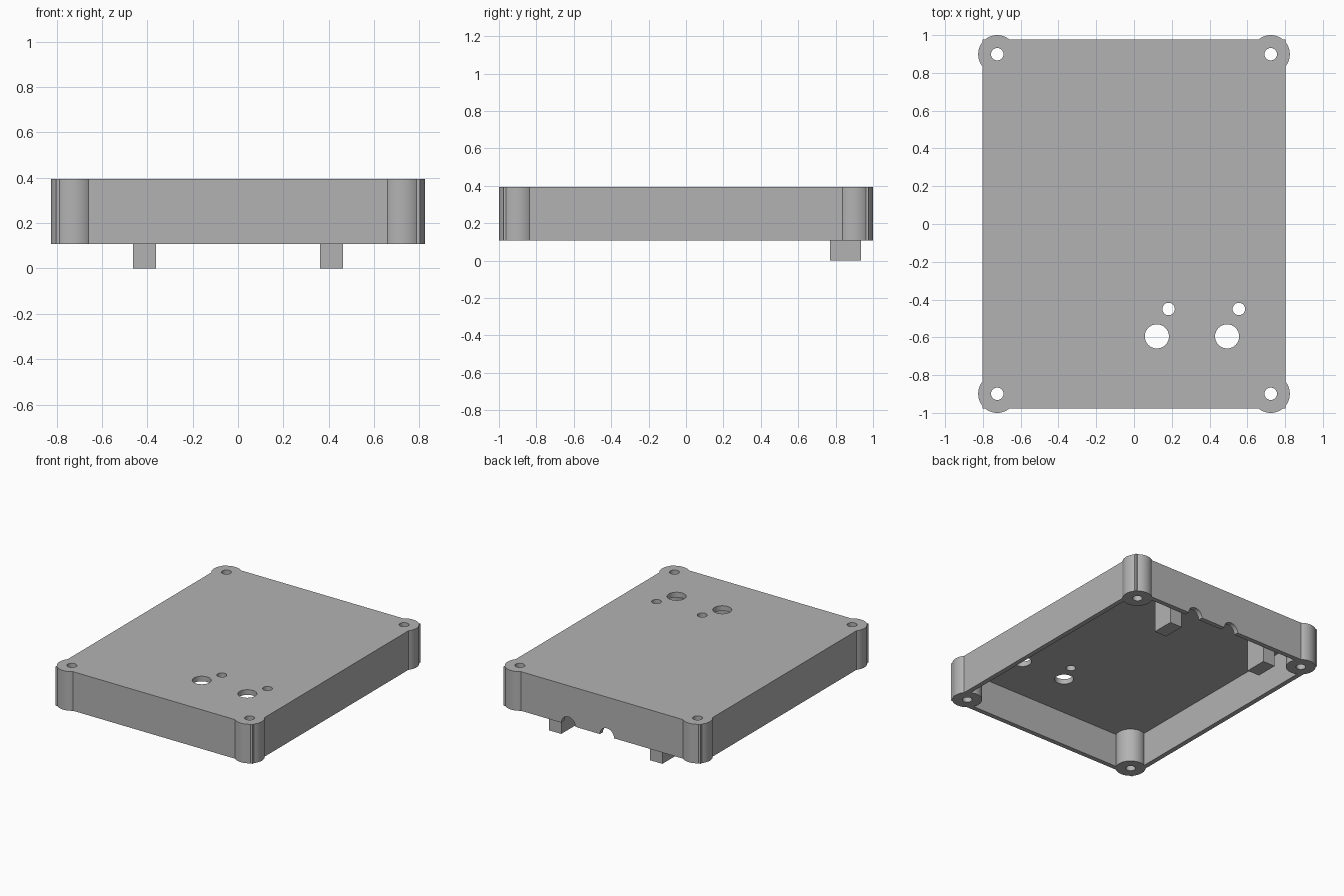
import bpy
import math

if "Cube" in bpy.data.objects:
    bpy.data.objects.remove(bpy.data.objects["Cube"], do_unlink=True)

# Single plastic colour
grey = bpy.data.materials.new("grey plastic")
grey.use_nodes = True
colour = (0.45, 0.45, 0.45, 1)
grey.diffuse_color = colour
grey.node_tree.nodes["Principled BSDF"].inputs["Base Color"].default_value = colour

BOTTOM, TOP, CEILING = 0.107, 0.395, 0.357
HALF_X, HALF_Y, WALL = 0.803, 0.977, 0.035
POST_X, POST_Y, POST_R = 0.724, 0.899, 0.101
SCREW_R = 0.033


def box(name, x, y, z):
    """Box from (min, max) pairs."""
    bpy.ops.mesh.primitive_cube_add(size=1, location=[sum(p) / 2 for p in (x, y, z)])
    ob = bpy.context.object
    ob.name = name
    ob.scale = [p[1] - p[0] for p in (x, y, z)]
    bpy.ops.object.transform_apply(location=True, rotation=True, scale=True)
    ob.data.materials.append(grey)
    return ob


def cylinder(name, radius, centre, depth, rotation=(0, 0, 0), sides=48):
    bpy.ops.mesh.primitive_cylinder_add(vertices=sides, radius=radius, depth=depth,
                                        location=centre, rotation=rotation)
    ob = bpy.context.object
    ob.name = name
    bpy.ops.object.transform_apply(location=True, rotation=True, scale=True)
    ob.data.materials.append(grey)
    return ob


def combine(target, tool, operation):
    """Apply a boolean and discard the tool."""
    mod = target.modifiers.new(operation.lower(), 'BOOLEAN')
    mod.operation = operation
    mod.solver = 'EXACT'
    mod.object = tool
    bpy.context.view_layer.objects.active = target
    bpy.ops.object.modifier_apply(modifier=mod.name)
    bpy.data.objects.remove(tool, do_unlink=True)


# Hollow cover, open underneath
cover = box("enclosure_cover", (-HALF_X, HALF_X), (-HALF_Y, HALF_Y), (BOTTOM, TOP))
inner_x, inner_y = HALF_X - WALL, HALF_Y - WALL
combine(cover, box("cavity", (-inner_x, inner_x), (-inner_y, inner_y),
                   (BOTTOM - 0.1, CEILING)), 'DIFFERENCE')

# Corner screw posts
corners = [(sx * POST_X, sy * POST_Y) for sx in (-1, 1) for sy in (-1, 1)]
for x, y in corners:
    combine(cover, cylinder("post", POST_R, (x, y, (BOTTOM + TOP) / 2), TOP - BOTTOM), 'UNION')

# Clamp blocks hanging from the ceiling near the back
for side in (-1, 1):
    x = side * 0.412
    combine(cover, box("block", (x - 0.05, x + 0.05), (0.77, 0.935),
                       (0, CEILING + 0.01)), 'UNION')

# Screw holes, then the large and small holes in the top plate
holes = [(x, y, SCREW_R) for x, y in corners]
for x in (0.121, 0.493):
    holes += [(x, -0.595, 0.064), (x + 0.062, -0.45, SCREW_R)]
for x, y, radius in holes:
    combine(cover, cylinder("hole", radius, (x, y, 0.25), 1, sides=32), 'DIFFERENCE')

# Half-round cable notches in the back rim
for x in (0.275, -0.04):
    combine(cover, cylinder("notch", 0.058, (x, HALF_Y, BOTTOM), 0.08,
                            (math.pi / 2, 0, 0), 32), 'DIFFERENCE')

bpy.ops.object.select_all(action='DESELECT')
cover.select_set(True)
bpy.context.view_layer.objects.active = cover
bpy.ops.object.shade_smooth_by_angle(angle=math.radians(30))
